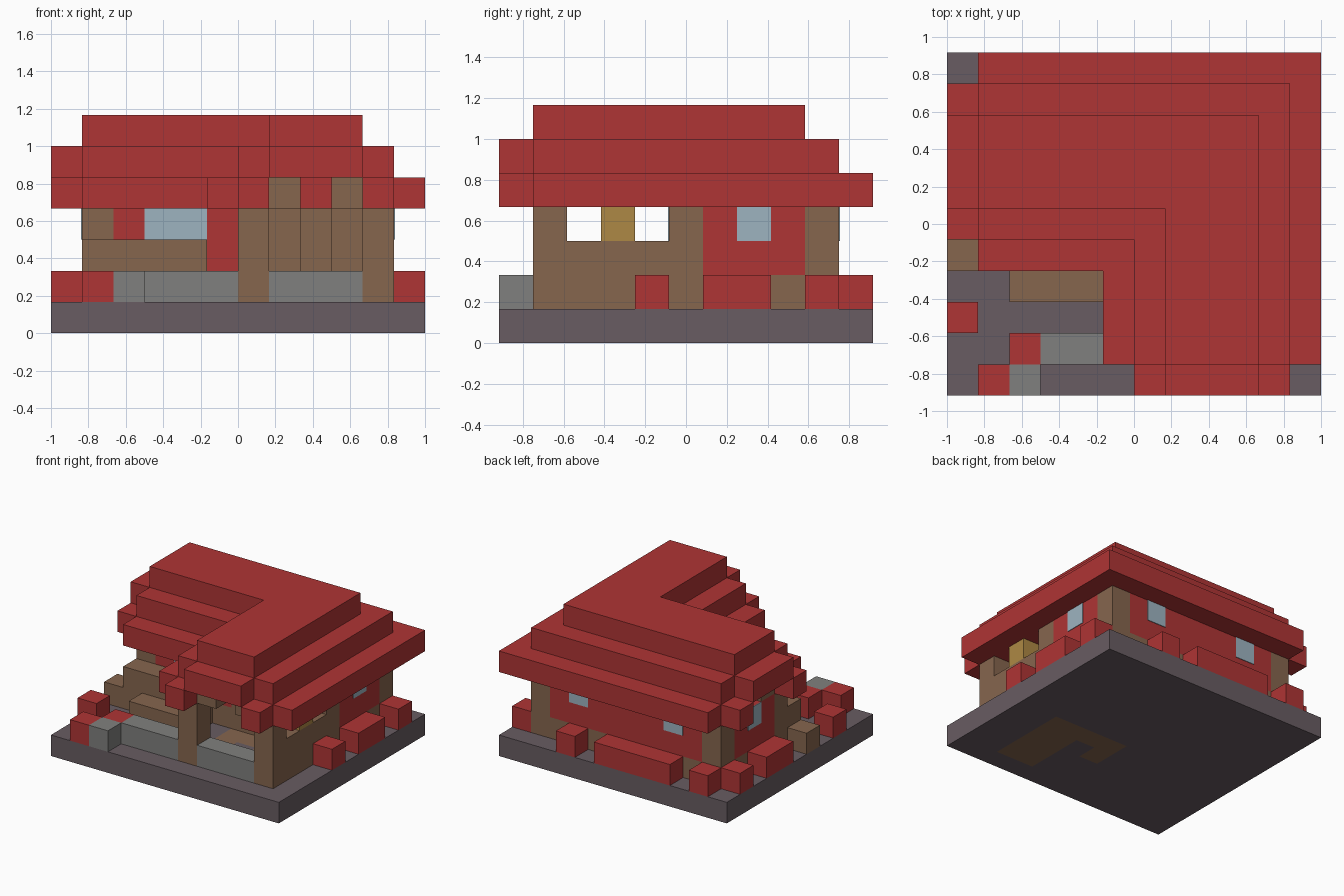
import bpy, bmesh
from mathutils import Vector

U = 1 / 6                      # edge length of one building block
NX, NY = 12, 11                # plot size in blocks

cube = bpy.data.objects.get("Cube")
if cube:
    bpy.data.objects.remove(cube, do_unlink=True)


def material(name, r, g, b):
    m = bpy.data.materials.new(name)
    m.use_nodes = True
    m.diffuse_color = (r, g, b, 1)
    m.node_tree.nodes["Principled BSDF"].inputs["Base Color"].default_value = (r, g, b, 1)
    return m


RED = material("red", .43, .035, .035)
WOOD = material("wood brown", .24, .133, .076)
EARTH = material("purple grey", .138, .107, .122)
STONE = material("stone grey", .216, .216, .21)
GLASS = material("pale blue glass", .337, .456, .527)
LAMP = material("lamp gold", .42, .246, .058)


def add_object(name, bm, *mats):
    mesh = bpy.data.meshes.new(name)
    bm.to_mesh(mesh)
    bm.free()
    for m in mats:
        mesh.materials.append(m)
    ob = bpy.data.objects.new(name, mesh)
    bpy.context.collection.objects.link(ob)
    return ob


def blocks(name, mat, *boxes):
    """Boxes in block units: (x0, x1, y0, y1, z0, z1), measured from the plot corner."""
    bm = bmesh.new()
    for x0, x1, y0, y1, z0, z1 in boxes:
        lo, hi = Vector((x0, y0, z0)), Vector((x1, y1, z1))
        verts = bmesh.ops.create_cube(bm, size=1)["verts"]
        for v in verts:
            p = (lo + hi) / 2 + v.co * (hi - lo)
            v.co = Vector((p.x - NX / 2, p.y - NY / 2, p.z)) * U
    return add_object(name, bm, mat)


# Ground slab with a wooden porch floor let into it
bm = bmesh.new()
bmesh.ops.create_grid(bm, x_segments=NX, y_segments=NY, size=.5)
for v in bm.verts:
    v.co = Vector((v.co.x * NX, v.co.y * NY, 1)) * U
for f in bm.faces:
    c = f.calc_center_median() / U
    i, j = int(c.x + NX / 2), int(c.y + NY / 2)
    porch = (i in (8, 9) and 1 <= j <= 4) or (i in (6, 7) and j == 4) or (i, j) == (6, 3)
    f.material_index = int(porch)
ground = add_object("ground_slab", bm, EARTH, WOOD)
thick = ground.modifiers.new("thickness", 'SOLIDIFY')
thick.thickness, thick.offset = U, -1

# Corner posts
for name, i, j in (("back_right_post", 1, 9), ("back_left_post", 10, 9),
                   ("side_right_post", 1, 5), ("side_left_post", 10, 5),
                   ("porch_right_post", 6, 1), ("porch_left_post", 10, 1)):
    blocks(name, WOOD, (i, i + 1, j, j + 1, 1, 4))

# Main room: wooden footing with red walls above
for name, x0, x1, y0, y1 in (("back_wall", 2, 10, 9, 10), ("right_wall", 1, 2, 6, 9),
                             ("left_wall", 10, 11, 6, 9), ("front_wall", 2, 6, 5, 6)):
    blocks(name + "_footing", WOOD, (x0, x1, y0, y1, 1, 2))
    blocks(name, RED, (x0, x1, y0, y1, 2, 4))

# Entrance between porch and room
blocks("entrance_frame", WOOD, (6, 8, 5, 6, 1, 4), (9, 10, 5, 6, 1, 4))
blocks("entrance_door", WOOD, (8, 9, 5.5, 6, 1, 4))

# Porch walls, lamp and stonework
blocks("porch_side_wall", WOOD, (10, 11, 2, 5, 1, 3))
blocks("porch_lamp", LAMP, (10, 11, 3, 4, 3, 4))
blocks("porch_low_wall", STONE, (7, 10, 1, 2, 1, 2))
blocks("garden_low_wall", STONE, (3, 6, 1, 2, 1, 2))
blocks("garden_stone", STONE, (2, 3, 0, 1, 1, 2))

# Wooden ledge, step and bench on the terrace
blocks("front_ledge", WOOD, (1, 5, 4, 5, 1, 3))
blocks("side_step", WOOD, (0, 1, 4, 5, 1, 2))
blocks("terrace_bench", WOOD, (2, 5, 3, 4, 1, 2))

# Windows as thin panes
T = .03
for i in (3, 8):
    blocks("back_window", GLASS, (i, i + 1, 10, 10 + T, 3, 4))
blocks("front_window", GLASS, (3, 5, 5 - T, 5, 3, 4))
blocks("right_window", GLASS, (1 - T, 1, 7, 8, 3, 4))
blocks("left_window", GLASS, (11, 11 + T, 7, 8, 3, 4))

# Stepped L-shaped roof
blocks("roof_eaves", RED,
       (11, 12, 1, 11, 4, 5), (1, 11, 10, 11, 4, 5),
       (1, 5, 4, 5, 4, 5), (5, 6, 1, 5, 4, 5),
       (6, 7, 1, 5, 4, 5), (10, 11, 1, 5, 4, 5), (2, 11, 5, 10, 4, 5))
blocks("roof_middle", RED, (1, 11, 5, 10, 5, 6), (6, 11, 1, 5, 5, 6))
blocks("roof_top", RED, (1, 10, 6, 9, 6, 7), (7, 10, 1, 6, 6, 7))

# Gable trims overhanging the two ends
blocks("front_gable_trim", RED, (6, 7, 0, 1, 4, 5), (10, 11, 0, 1, 4, 5), (7, 10, 0, 1, 5, 6))
blocks("side_gable_trim", RED, (0, 1, 5, 6, 4, 5), (0, 1, 9, 10, 4, 5), (0, 1, 6, 9, 5, 6))
blocks("front_gable_braces", WOOD, (7, 8, 1, 2, 4, 5), (9, 10, 1, 2, 4, 5))
blocks("side_gable_braces", WOOD, (1, 2, 6, 7, 4, 5), (1, 2, 8, 9, 4, 5))
blocks("side_gable_ends", RED, (1, 2, 5, 6, 4, 5), (1, 2, 9, 10, 4, 5))

# Red shrubs around the plot
for i, j, w, d in ((11, 4, 1, 1), (11, 6, 1, 2), (11, 9, 1, 1), (8, 10, 1, 1),
                   (3, 10, 4, 1), (1, 10, 1, 1), (0, 9, 1, 1), (0, 6, 1, 2),
                   (0, 2, 1, 1), (1, 0, 1, 1), (2, 1, 1, 1)):
    blocks("shrub", RED, (i, i + w, j, j + d, 1, 2))
